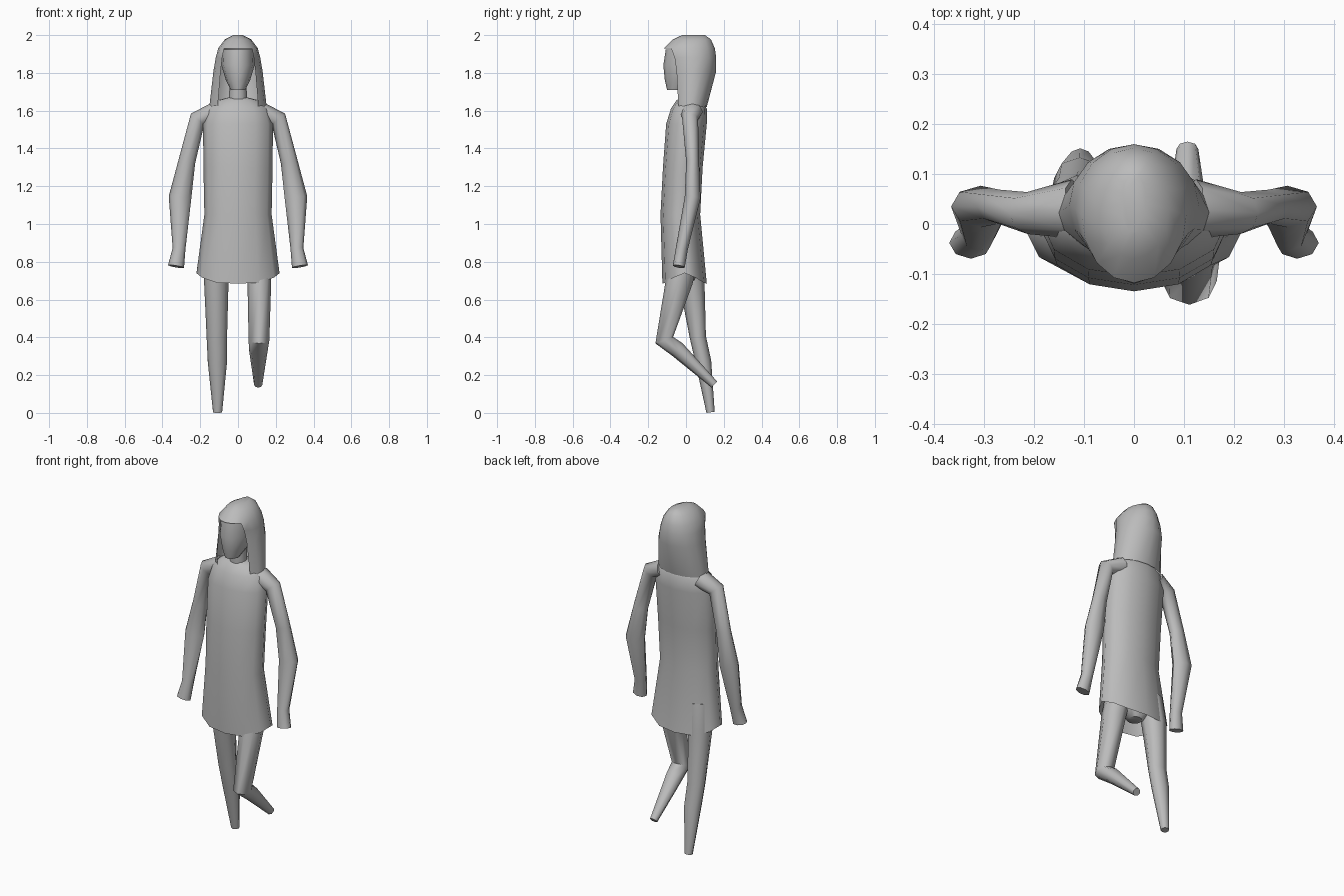
import bpy, bmesh, math
from mathutils import Vector

if "Cube" in bpy.data.objects:
    bpy.data.objects.remove(bpy.data.objects["Cube"])

grey = bpy.data.materials.new("plain grey")
grey.diffuse_color = (0.5, 0.5, 0.5, 1)
grey.use_nodes = True
grey.node_tree.nodes["Principled BSDF"].inputs["Base Color"].default_value = grey.diffuse_color


def skin(name, rings, caps=(True, True), gap=(), gap_rings=0, angle=55):
    """Join equal rings of points with quads; gap lists columns left open in the first gap_rings bands."""
    bm = bmesh.new()
    rows = [[bm.verts.new(p) for p in ring] for ring in rings]
    n = len(rows[0])
    for r in range(len(rows) - 1):
        for i in range(n):
            if r < gap_rings and i in gap:
                continue
            j = (i + 1) % n
            bm.faces.new((rows[r][i], rows[r][j], rows[r + 1][j], rows[r + 1][i]))
    if caps[0]:
        bm.faces.new(rows[0][::-1])
    if caps[1]:
        bm.faces.new(rows[-1])
    loose = [v for v in bm.verts if not v.link_faces]
    bmesh.ops.delete(bm, geom=loose, context='VERTS')
    bmesh.ops.recalc_face_normals(bm, faces=bm.faces)
    mesh = bpy.data.meshes.new(name)
    bm.to_mesh(mesh)
    bm.free()
    mesh.materials.append(grey)
    mesh.shade_smooth()
    mesh.set_sharp_from_angle(angle=math.radians(angle))
    ob = bpy.data.objects.new(name, mesh)
    bpy.context.collection.objects.link(ob)
    return ob


def level(z, rx, front, back, n=12, lift=0.0):
    """Flat oval ring from its half width and front and back limits; lift raises its sides."""
    c, r = (front + back) / 2, (back - front) / 2
    ring = []
    for i in range(n):
        a = math.tau * i / n
        ring.append((rx * math.cos(a), c + r * math.sin(a), z + lift * math.cos(a) ** 4))
    return ring


def limb(name, path, axis, n=8):
    """Tube along a bent path of (x, y, z, half width, half depth)."""
    pts = [Vector(p[:3]) for p in path]
    rings = []
    for k, p in enumerate(path):
        t = Vector()
        if k > 0:
            t += (pts[k] - pts[k - 1]).normalized()
        if k < len(pts) - 1:
            t += (pts[k + 1] - pts[k]).normalized()
        t.normalize()
        if axis == 'Y':
            u = Vector((0, 1, 0)).cross(t).normalized()
            v = t.cross(u)
        else:
            v = t.cross(Vector((1, 0, 0))).normalized()
            u = v.cross(t)
        rings.append([pts[k] + u * p[3] * math.cos(math.tau * i / n)
                      + v * p[4] * math.sin(math.tau * i / n) for i in range(n)])
    return skin(name, rings)


# Dress with a wavy open hem, closing over the shoulders
skin("dress", [
    level(0.685, 0.22, -0.125, 0.11, lift=0.055),
    level(1.05, 0.178, -0.135, 0.075),
    level(1.30, 0.183, -0.122, 0.088),
    level(1.53, 0.185, -0.105, 0.11),
    level(1.61, 0.165, -0.08, 0.11),
    level(1.655, 0.11, -0.05, 0.085),
    level(1.67, 0.05, -0.03, 0.05)], caps=(False, True))

# Hips under the dress
skin("hips", [
    level(0.70, 0.04, -0.035, 0.045),
    level(0.78, 0.14, -0.075, 0.075),
    level(0.90, 0.16, -0.09, 0.075)])

# Neck and head
skin("neck", [level(1.60, 0.05, -0.04, 0.05), level(1.74, 0.045, -0.045, 0.05)])
skin("head", [
    level(1.71, 0.038, -0.10, 0.0),
    level(1.76, 0.064, -0.112, 0.07),
    level(1.84, 0.088, -0.12, 0.11),
    level(1.925, 0.086, -0.107, 0.12)])

# Long hair, open around the face, with a fringe under the crown
skin("hair", [
    level(1.62, 0.152, -0.066, 0.11, 16),
    level(1.81, 0.13, -0.086, 0.16, 16),
    level(1.88, 0.118, -0.098, 0.16, 16),
    level(1.93, 0.105, -0.118, 0.153, 16),
    level(1.977, 0.07, -0.07, 0.132, 16),
    level(2.0, 0.025, -0.02, 0.10, 16)],
    caps=(False, True), gap=(10, 11, 12, 13), gap_rings=3, angle=65)

# Arms, mirrored
arm = [(0.12, 0.03, 1.595, 0.05, 0.06),
       (0.214, 0.022, 1.555, 0.046, 0.042),
       (0.271, 0.035, 1.33, 0.045, 0.034),
       (0.307, 0.035, 1.14, 0.060, 0.042),
       (0.312, -0.022, 0.87, 0.034, 0.032),
       (0.328, -0.038, 0.775, 0.043, 0.032)]
for side, label in ((1, "right_arm"), (-1, "left_arm")):
    limb(label, [(side * x, y, z, w, d) for x, y, z, w, d in arm], 'Y')

# Standing leg and raised leg
limb("standing_leg", [
    (-0.10, 0.01, 0.86, 0.07, 0.07),
    (-0.115, 0.03, 0.70, 0.065, 0.068),
    (-0.112, 0.063, 0.40, 0.054, 0.043),
    (-0.109, 0.092, 0.27, 0.051, 0.042),
    (-0.108, 0.13, 0.003, 0.024, 0.022)], 'X')
limb("raised_leg", [
    (0.10, 0.0, 0.86, 0.07, 0.07),
    (0.113, -0.035, 0.70, 0.063, 0.072),
    (0.111, -0.115, 0.385, 0.055, 0.050),
    (0.108, -0.045, 0.335, 0.050, 0.043),
    (0.107, 0.15, 0.15, 0.022, 0.022)], 'X')
